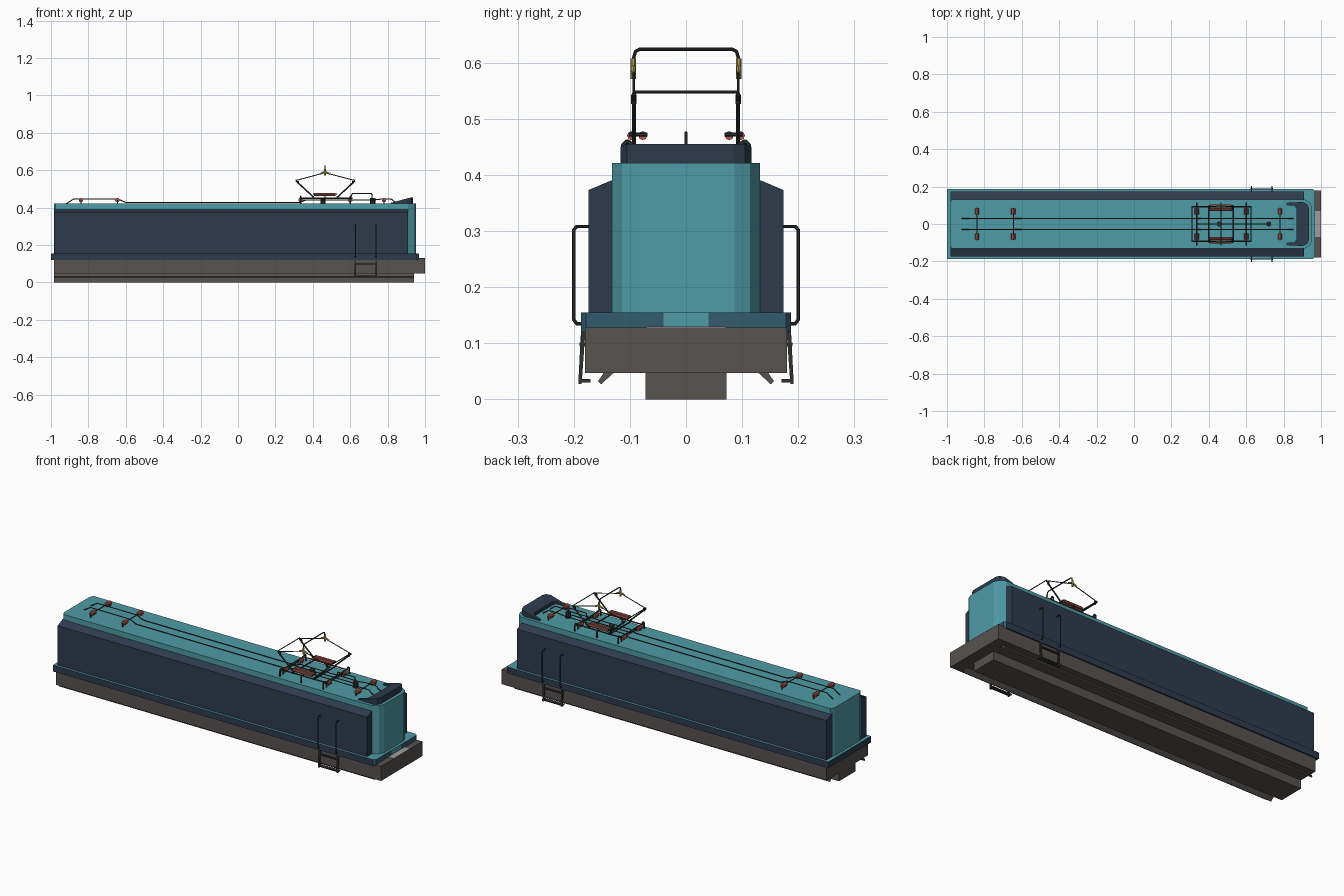
import bpy, bmesh, math
from mathutils import Vector

if "Cube" in bpy.data.objects:
    bpy.data.objects.remove(bpy.data.objects["Cube"])


def material(name, rgb):
    m = bpy.data.materials.new(name)
    m.diffuse_color = (*rgb, 1)
    m.use_nodes = True
    m.node_tree.nodes["Principled BSDF"].inputs["Base Color"].default_value = m.diffuse_color
    return m


TEAL = material("teal", (0.078, 0.325, 0.385))
NAVY = material("navy", (0.027, 0.044, 0.073))
BLUE = material("mid blue", (0.036, 0.105, 0.155))
GREY = material("chassis grey", (0.095, 0.084, 0.080))
PALE = material("pale grey", (0.36, 0.34, 0.35))
DARK = material("dark metal", (0.030, 0.032, 0.032))
RED = material("insulator red", (0.45, 0.105, 0.08))
GOLD = material("brass yellow", (0.45, 0.36, 0.09))


def finish(name, bm, *mats):
    bmesh.ops.recalc_face_normals(bm, faces=bm.faces[:])
    me = bpy.data.meshes.new(name)
    bm.to_mesh(me)
    bm.free()
    for m in mats:
        me.materials.append(m)
    ob = bpy.data.objects.new(name, me)
    bpy.context.collection.objects.link(ob)
    return ob


def prism(name, loops, axis, a, b, *mats, rule=None):
    """Extrude 2D outlines along x (outline is y,z) or z (outline is x,y)."""
    bm = bmesh.new()
    for pts in loops:
        rings = []
        for t in (a, b):
            rings.append([bm.verts.new((t, p[0], p[1]) if axis == "x" else (p[0], p[1], t))
                          for p in pts])
        n = len(pts)
        bm.faces.new(rings[0])
        bm.faces.new(rings[1])
        for i in range(n):
            j = (i + 1) % n
            bm.faces.new((rings[0][i], rings[0][j], rings[1][j], rings[1][i]))
    bmesh.ops.recalc_face_normals(bm, faces=bm.faces[:])
    bm.normal_update()
    if rule:
        for f in bm.faces:
            f.material_index = rule(f)
    return finish(name, bm, *mats)


def box(name, x0, x1, y0, y1, z0, z1, mat):
    return prism(name, [[(x0, y0), (x1, y0), (x1, y1), (x0, y1)]], "z", z0, z1, mat)


def mirror_plan(half):
    """Outline from points with y > 0, mirrored to the other side."""
    return half + [(x, -y) for x, y in reversed(half)]


def flip(pts):
    return [(-p[0], p[1]) for p in pts]


def rods(name, paths, r, mat, sides=6):
    """Thin round bars along polylines, all in one object."""
    bm = bmesh.new()
    for path in paths:
        for p, q in zip(path, path[1:]):
            p, q = Vector(p), Vector(q)
            d = q - p
            res = bmesh.ops.create_cone(bm, cap_ends=True, segments=sides, radius1=r,
                                        radius2=r, depth=d.length + r * 0.6)
            rot = d.to_track_quat("Z", "Y")
            for v in res["verts"]:
                v.co = rot @ v.co + (p + q) / 2
    return finish(name, bm, mat)


# --- chassis ---
box("chassis", -0.985, 0.945, -0.18, 0.18, 0.047, 0.122, GREY)
box("centre_keel", -0.985, 0.94, -0.072, 0.072, 0, 0.047, GREY)
box("front_bumper", 0.94, 1.0, -0.18, 0.18, 0.047, 0.128, GREY)
box("bumper_step_plate", 0.965, 1.0, -0.07, 0.07, 0.127, 0.1295, PALE)
flap = [(0.128, 0.048), (0.146, 0.048), (0.157, 0.032), (0.151, 0.027)]
prism("underside_flaps", [flap, flip(flap)], "x", -0.985, 0.94, GREY)


# --- walkway ledge: teal top, navy sides, blue front with teal centre ---
def ledge_rule(f):
    if f.normal.z > 0.5:
        return 0
    if f.normal.x > 0.5:
        return 0 if abs(f.calc_center_median().y) < 0.03 else 2
    return 1


prism("walkway_ledge",
      [mirror_plan([(-1.0, 0.187), (0.955, 0.187), (0.967, 0.178), (0.967, 0.04)])],
      "z", 0.12, 0.155, TEAL, NAVY, BLUE, rule=ledge_rule)

# --- body ---
prism("body", [mirror_plan([(-0.985, 0.11), (-0.975, 0.132), (0.91, 0.132),
                            (0.94, 0.114), (0.953, 0.086)])],
      "z", 0.15, 0.421, TEAL)
side = [(0.12, 0.15), (0.174, 0.15), (0.174, 0.373), (0.131, 0.391), (0.12, 0.391)]
prism("side_panels", [side, flip(side)], "x", -0.98, 0.91, NAVY)

# --- front visor wedge on the roof ---
visor = prism("roof_visor",
              [mirror_plan([(0.868, 0.085), (0.858, 0.098), (0.815, 0.1), (0.815, 0.115),
                            (0.905, 0.117), (0.927, 0.105), (0.936, 0.085)])],
              "z", 0.418, 0.455, NAVY)
for v in visor.data.vertices:
    if v.co.z > 0.43:
        v.co.z = 0.425 + 0.03 * min(1, (v.co.x - 0.815) / 0.11)

# --- ladders and handrails on both sides ---
rail_paths, step_paths = [], []
for s in (-1, 1):
    for x in (0.628, 0.738):
        rail_paths.append([(x, s * 0.17, 0.308), (x, s * 0.195, 0.308), (x, s * 0.2, 0.302),
                           (x, s * 0.2, 0.142), (x, s * 0.195, 0.135), (x, s * 0.18, 0.135)])
    n = "left" if s > 0 else "right"
    plate = [(s * 0.179, 0.125), (s * 0.187, 0.125), (s * 0.192, 0.027), (s * 0.186, 0.027)]
    for x in (0.622, 0.734):
        prism(n + "_ladder_upright", [plate], "x", x, x + 0.01, DARK)
    for z in (0.033, 0.098):
        ys = sorted((s * 0.17, s * 0.19))
        box(n + "_ladder_step", 0.622, 0.744, ys[0], ys[1], z - 0.003, z + 0.003, DARK)
rods("handrails", rail_paths, 0.003, DARK, 8)

# --- roof cables, cross bars and posts ---
cables = []
for s in (-1, 1):
    y = s * 0.03
    cables.append([(-0.92, y, 0.42), (-0.88, y, 0.445), (-0.64, y, 0.445), (-0.6, y, 0.428),
                   (0.33, y, 0.428), (0.36, y, 0.44), (0.72, y, 0.44), (0.76, y, 0.445),
                   (0.82, y, 0.445), (0.85, y, 0.422)])
rods("roof_cables", cables, 0.0028, DARK)
bars = []
for x in (-0.84, -0.645, 0.335, 0.6, 0.78):
    bars.append([(x, -0.085, 0.44), (x, 0.085, 0.44)])
    bars += [[(x, s * 0.085, 0.42), (x, s * 0.085, 0.44)] for s in (-1, 1)]
bars.append([(0.6, 0, 0.445), (0.61, 0, 0.475), (0.715, 0, 0.475), (0.72, 0, 0.42)])
bars.append([(0.335, 0, 0.44), (0.72, 0, 0.44)])
rods("roof_cross_bars", bars, 0.003, DARK)
rods("roof_posts", [[(x, 0, 0.42), (x, 0, 0.447)] for x in (0.455, 0.72)], 0.014, DARK, 8)
rods("bar_insulators",
     [[(x, s * y, 0.44), (x, s * (y + 0.009), 0.44)]
      for x in (-0.84, -0.645, 0.335, 0.6, 0.78) for s in (-1, 1) for y in (0.055, 0.070)],
     0.012, RED, 10)

# --- pantograph base ---
base = [[(x, -0.097, 0.45), (x, 0.097, 0.45)] for x in (0.335, 0.4, 0.53, 0.6)]
for s in (-1, 1):
    base.append([(0.33, s * 0.093, 0.45), (0.61, s * 0.093, 0.45)])
    for x in (0.335, 0.465, 0.6):
        base.append([(x, s * 0.093, 0.452), (x, s * 0.105, 0.46),
                     (x, s * 0.112, 0.453), (x, s * 0.112, 0.42)])
rods("pantograph_base", base, 0.004, DARK)
rods("pantograph_springs", [[(0.41, y, 0.47), (0.52, y, 0.47)]
                            for y in (-0.097, -0.077, 0.077, 0.097)], 0.008, RED, 8)
rods("spring_axles", [[(x, s * 0.07, 0.472), (x, s * 0.1, 0.472)]
                      for x in (0.405, 0.525) for s in (-1, 1)], 0.004, DARK)

# --- pantograph arms and collector ---
lower, upper, knees = [], [], []
for knee, foot in ((0.31, 0.405), (0.625, 0.53)):
    upper.append([(knee, -0.093, 0.548), (knee, 0.093, 0.548)])
    for s in (-1, 1):
        lower.append([(foot, s * 0.093, 0.455), (knee, s * 0.093, 0.543)])
        upper.append([(knee, s * 0.093, 0.545), (0.465, s * 0.093, 0.587)])
        k = knee + (0.012 if knee < 0.465 else -0.012)
        knees.append([(k, s * 0.093, 0.528), (k, s * 0.093, 0.542)])
rods("lower_arms", lower, 0.004, DARK)
rods("upper_arms", upper, 0.0025, DARK)
rods("knee_blocks", knees, 0.005, DARK)
half = [(0.465, 0.093, 0.575), (0.465, 0.093, 0.61), (0.465, 0.09, 0.62), (0.465, 0.082, 0.624)]
rods("collector_bow", [half + [(x, -y, z) for x, y, z in reversed(half)]], 0.003, DARK, 8)
joints = []
for s in (-1, 1):
    joints.append([(0.465, s * 0.094, 0.572), (0.465, s * 0.094, 0.606)])
    joints.append([(0.443, s * 0.094, 0.582), (0.465, s * 0.094, 0.592),
                   (0.487, s * 0.094, 0.582)])
rods("collector_joints", joints, 0.005, GOLD)
